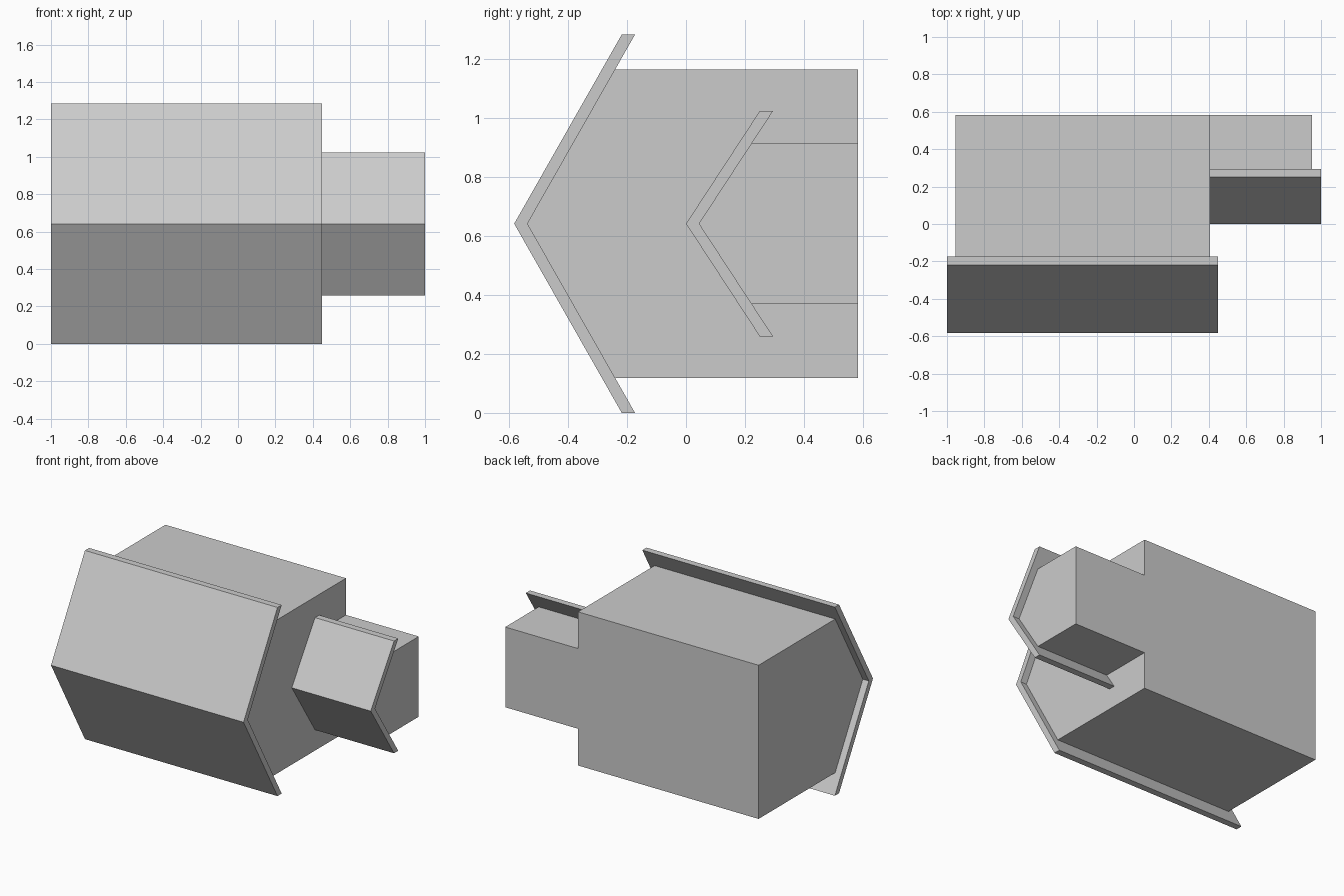
import bpy, bmesh

if "Cube" in bpy.data.objects:
    bpy.data.objects.remove(bpy.data.objects["Cube"])

MID = 0.642  # height of both ridges; every profile is symmetric about it


def prism(name, profile, x0, x1):
    """Extrude a closed (y, z) profile along x."""
    bm = bmesh.new()
    face = bm.faces.new([bm.verts.new((x0, y, z)) for y, z in profile])
    ext = bmesh.ops.extrude_face_region(bm, geom=[face])
    verts = [v for v in ext["geom"] if isinstance(v, bmesh.types.BMVert)]
    bmesh.ops.translate(bm, verts=verts, vec=(x1 - x0, 0, 0))
    bmesh.ops.recalc_face_normals(bm, faces=bm.faces)
    mesh = bpy.data.meshes.new(name)
    bm.to_mesh(mesh)
    bm.free()
    obj = bpy.data.objects.new(name, mesh)
    bpy.context.collection.objects.link(obj)
    return obj


def house(name, ridge, eave, rise, half, body_x, roof_x, thick=0.045, back=0.583):
    """Gabled block lying on its back with a thin overhanging roof."""
    inner = ridge + thick
    wall = inner + half * (eave - ridge) / rise  # where wall meets roof underside
    prism(name + "_walls",
          [(back, MID - half), (back, MID + half), (wall, MID + half),
           (inner, MID), (wall, MID - half)], *body_x)
    prism(name + "_roof",
          [(ridge, MID), (eave, MID + rise), (eave + thick, MID + rise),
           (inner, MID), (eave + thick, MID - rise), (eave, MID - rise)], *roof_x)


# Large main block
house("main_block", -0.583, -0.218, 0.642, 0.523, (-0.955, 0.405), (-1.0, 0.45))
# Smaller side wing
house("side_wing", 0.0, 0.25, 0.382, 0.273, (0.405, 0.953), (0.405, 1.0))
